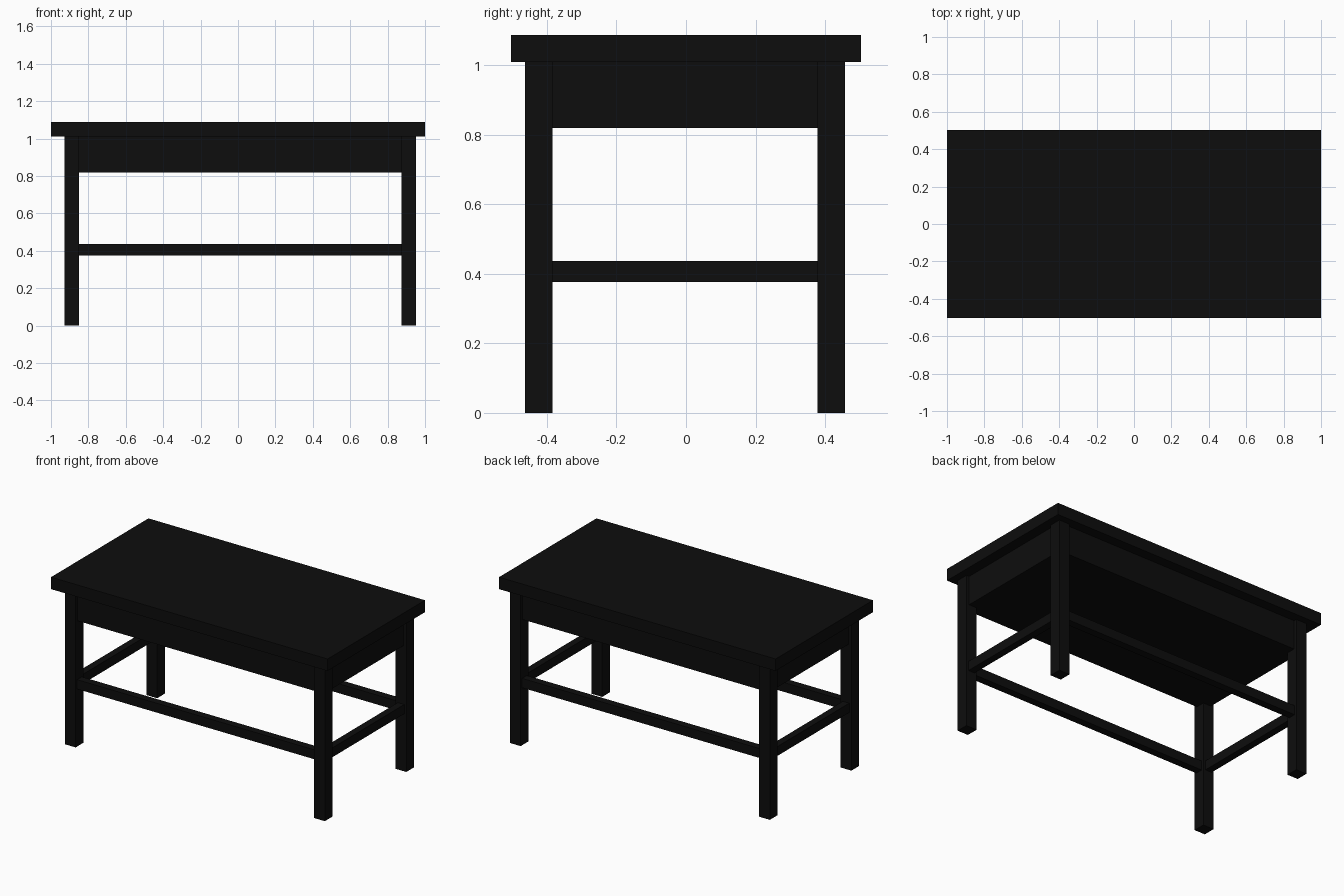
import bpy

if "Cube" in bpy.data.objects:
    bpy.data.objects.remove(bpy.data.objects["Cube"])


def box(name, x0, x1, y0, y1, z0, z1):
    bpy.ops.mesh.primitive_cube_add(size=1, location=((x0 + x1) / 2, (y0 + y1) / 2, (z0 + z1) / 2))
    ob = bpy.context.object
    ob.name = name
    ob.scale = (x1 - x0, y1 - y0, z1 - z0)
    bpy.ops.object.transform_apply(location=False, rotation=False, scale=True)
    mat = bpy.data.materials.get("black_wood")
    if mat is None:
        mat = bpy.data.materials.new("black_wood")
        mat.diffuse_color = (0.004, 0.004, 0.004, 1)
        mat.use_nodes = True
        mat.node_tree.nodes["Principled BSDF"].inputs["Base Color"].default_value = mat.diffuse_color
    ob.data.materials.append(mat)
    return ob


# Leg footprints (the base sits slightly off-centre under the top)
LEG_X = {"left": (-0.927, -0.85), "right": (0.875, 0.952)}
LEG_Y = {"front": (-0.463, -0.384), "back": (0.379, 0.458)}
INSET = 0.02

# Table top
box("table_top", -1, 1, -0.503, 0.503, 1.01, 1.088)

# Solid drawer body under the top
box("apron_body", LEG_X["left"][0] + INSET, LEG_X["right"][1] - INSET,
    LEG_Y["front"][0] + INSET, LEG_Y["back"][1] - INSET, 0.82, 1.01)

# Legs
for sx, (x0, x1) in LEG_X.items():
    for sy, (y0, y1) in LEG_Y.items():
        box(f"{sy}_{sx}_leg", x0, x1, y0, y1, 0, 1.01)

# Long stretchers between left and right legs
for sy, (y0, y1) in LEG_Y.items():
    box(f"{sy}_stretcher", LEG_X["left"][1], LEG_X["right"][0],
        y0 + 0.015, y1 - 0.015, 0.376, 0.437)

# Short stretchers between front and back legs
for sx, (x0, x1) in LEG_X.items():
    box(f"{sx}_stretcher", x0 + 0.015, x1 - 0.015,
        LEG_Y["front"][1], LEG_Y["back"][0], 0.376, 0.437)
